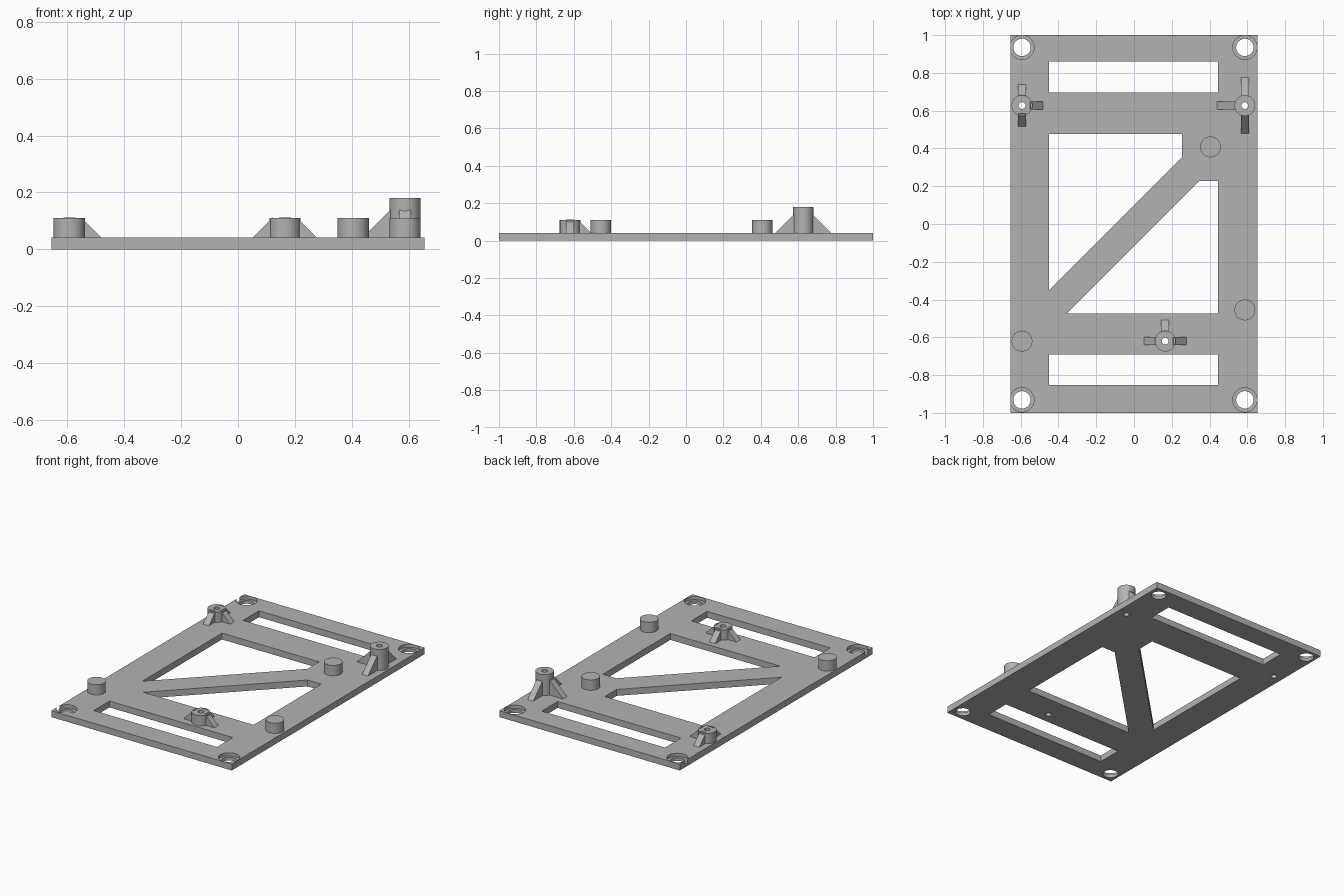
import bpy, bmesh, math
from mathutils import Matrix, Vector

cube = bpy.data.objects.get("Cube")
if cube:
    bpy.data.objects.remove(cube, do_unlink=True)

PLATE = 0.042          # plate thickness
POST_R, BORE_R = 0.055, 0.018
LEFT, RIGHT = 0.587, -0.593   # columns of posts and screw holes

grey = bpy.data.materials.new("plain grey")
grey.use_nodes = True
grey.diffuse_color = (0.45, 0.45, 0.45, 1)
grey.node_tree.nodes["Principled BSDF"].inputs["Base Color"].default_value = grey.diffuse_color


def prism(bm, points, direction):
    """Extrude a closed outline along a direction."""
    face = bm.faces.new([bm.verts.new(p) for p in points])
    new = bmesh.ops.extrude_face_region(bm, geom=[face])["geom"]
    bmesh.ops.translate(bm, vec=direction,
                        verts=[v for v in new if isinstance(v, bmesh.types.BMVert)])


def lathe(bm, profile, x, y, steps=48):
    """Revolve a closed (radius, height) profile about a vertical axis."""
    verts = [bm.verts.new((x + r, y, z)) for r, z in profile]
    edges = [bm.edges.new((a, b)) for a, b in zip(verts, verts[1:] + verts[:1])
             if (a.co - b.co).length and not (a.co.x == x and b.co.x == x)]
    bmesh.ops.spin(bm, geom=verts + edges, cent=(x, y, 0), axis=(0, 0, 1),
                   angle=math.tau, steps=steps, use_duplicate=False)
    bmesh.ops.remove_doubles(bm, verts=bm.verts, dist=0.0002)


def finish(name, bm):
    bmesh.ops.recalc_face_normals(bm, faces=bm.faces)
    mesh = bpy.data.meshes.new(name)
    bm.to_mesh(mesh)
    bm.free()
    mesh.materials.append(grey)
    obj = bpy.data.objects.new(name, mesh)
    bpy.context.collection.objects.link(obj)
    return obj


def smooth(obj):
    bpy.ops.object.select_all(action='DESELECT')
    obj.select_set(True)
    bpy.context.view_layer.objects.active = obj
    bpy.ops.object.shade_smooth_by_angle(angle=math.radians(30))


def rectangle(x0, x1, y0, y1):
    return [(x0, y0), (x1, y0), (x1, y1), (x0, y1)]


# Hollow standoffs: position, top height, rib directions in degrees
standoffs = {
    "back_right_standoff": (RIGHT, 0.627, 0.11, (0, 90, 270)),
    "back_left_standoff": (LEFT, 0.627, 0.18, (90, 180, 270)),
    "front_standoff": (0.165, -0.62, 0.11, (0, 90, 180)),
}
pegs = {
    "back_peg": (0.405, 0.408),
    "left_peg": (LEFT, -0.455),
    "right_peg": (RIGHT, -0.62),
}

# Base plate
bm = bmesh.new()
prism(bm, [(x, y, 0) for x, y in rectangle(-0.655, 0.655, -1, 1)], (0, 0, PLATE))
plate = finish("base_plate", bm)

# Cutter: windows either side of the diagonal brace, stepped screw holes, bores
windows = [
    rectangle(-0.45, 0.445, 0.695, 0.86),
    rectangle(-0.45, 0.445, -0.853, -0.69),
    [(-0.45, 0.477), (-0.45, -0.35), (0.255, 0.355), (0.255, 0.477)],
    [(0.345, 0.227), (-0.355, -0.473), (0.445, -0.473), (0.445, 0.227)],
]
bm = bmesh.new()
for outline in windows:
    prism(bm, [(x, y, -0.1) for x, y in outline], (0, 0, 0.3))
for x in (RIGHT, LEFT):
    for y in (-0.931, 0.935):
        lathe(bm, [(0, -0.1), (0.046, -0.1), (0.046, PLATE / 2),
                   (0.064, PLATE / 2), (0.064, 0.1), (0, 0.1)], x, y)
for x, y, top, ribs in standoffs.values():
    lathe(bm, [(0, -0.1), (BORE_R, -0.1), (BORE_R, 0.1), (0, 0.1)], x, y)
cutter = finish("plate_cutter", bm)
cutter.hide_render = True

cut = plate.modifiers.new("openings", 'BOOLEAN')
cut.operation, cut.solver, cut.object = 'DIFFERENCE', 'EXACT', cutter
bpy.context.view_layer.objects.active = plate
bpy.ops.object.modifier_apply(modifier=cut.name)
bpy.data.objects.remove(cutter, do_unlink=True)
smooth(plate)

# Standoffs with sloping ribs
for name, (x, y, top, ribs) in standoffs.items():
    bm = bmesh.new()
    lathe(bm, [(BORE_R, PLATE), (POST_R, PLATE), (POST_R, top), (BORE_R, top)], x, y)
    reach = 0.148 if top > 0.15 else 0.112
    inner = 0.042
    for angle in ribs:
        turn = Matrix.Translation((x, y, 0)) @ Matrix.Rotation(math.radians(angle), 4, 'Z')
        outline = [(inner, -0.021, PLATE), (reach, -0.021, PLATE),
                   (inner, -0.021, PLATE + reach - inner)]
        side = turn.to_3x3() @ Vector((0, 0.042, 0))
        prism(bm, [turn @ Vector(p) for p in outline], side)
    smooth(finish(name, bm))

# Solid pegs
for name, (x, y) in pegs.items():
    bm = bmesh.new()
    lathe(bm, [(0, PLATE), (POST_R, PLATE), (POST_R, 0.11), (0, 0.11)], x, y)
    smooth(finish(name, bm))
